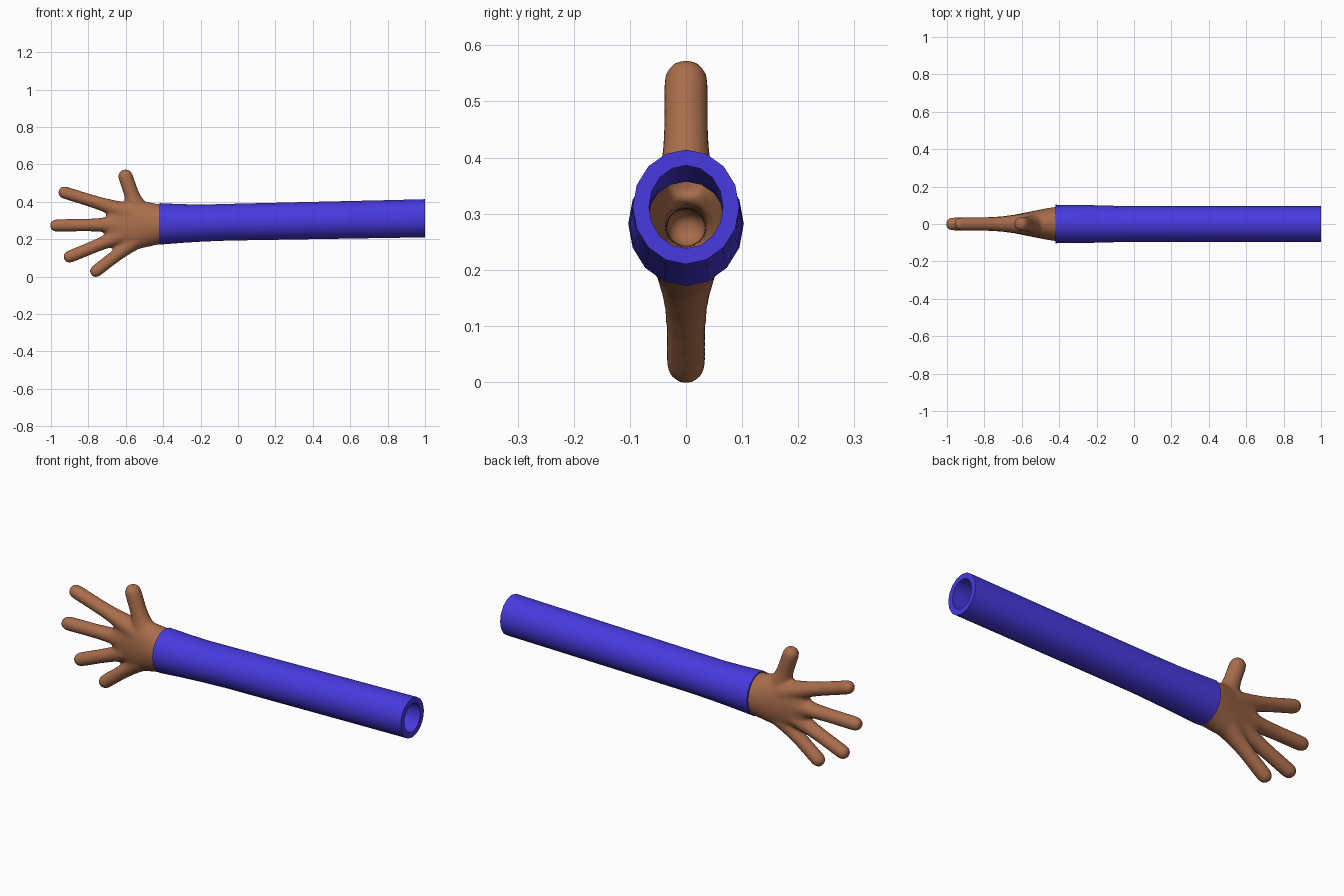
import bpy, bmesh, math
from mathutils import Vector

if "Cube" in bpy.data.objects:
    bpy.data.objects.remove(bpy.data.objects["Cube"])


def material(name, rgb):
    m = bpy.data.materials.new(name)
    m.diffuse_color = (*rgb, 1)
    m.use_nodes = True
    m.node_tree.nodes["Principled BSDF"].inputs["Base Color"].default_value = m.diffuse_color
    return m


BLUE = material("sleeve blue", (0.065, 0.042, 0.74))
BROWN = material("skin brown", (0.40, 0.155, 0.072))


def ring(bm, centre, direction, half_wide, half_y, sides):
    """Elliptical ring across a direction lying in the xz plane."""
    d = Vector(direction).normalized()
    side = Vector((-d.z, 0, d.x))
    out = []
    for i in range(sides):
        a = 2 * math.pi * i / sides
        out.append(bm.verts.new(Vector(centre) + side * half_wide * math.cos(a)
                                + Vector((0, half_y * math.sin(a), 0))))
    return out


def bridge(bm, r1, r2):
    n = len(r1)
    for i in range(n):
        bm.faces.new((r1[i], r1[(i + 1) % n], r2[(i + 1) % n], r2[i]))


def loft(bm, rings, capped):
    for a, b in zip(rings, rings[1:]):
        bridge(bm, a, b)
    if capped:
        bm.faces.new(rings[0])
        bm.faces.new(rings[-1])
    else:
        bridge(bm, rings[-1], rings[0])


def make_object(name, bm, mat):
    bmesh.ops.recalc_face_normals(bm, faces=bm.faces)
    me = bpy.data.meshes.new(name)
    bm.to_mesh(me)
    bm.free()
    me.materials.append(mat)
    ob = bpy.data.objects.new(name, me)
    bpy.context.collection.objects.link(ob)
    bpy.context.view_layer.objects.active = ob
    ob.select_set(True)
    return ob


# Sleeve: hollow tube, outer wall out and inner wall back
sections = [(-0.42, 0.282, 0.111, 0.103), (-0.31, 0.284, 0.104, 0.102),
            (-0.2, 0.286, 0.099, 0.100), (-0.05, 0.291, 0.098, 0.096),
            (0.2, 0.296, 0.099, 0.095), (0.5, 0.302, 0.100, 0.095),
            (0.8, 0.308, 0.101, 0.095), (1.0, 0.312, 0.102, 0.095)]
bm = bmesh.new()
rings = [ring(bm, (x, 0, z), (1, 0, 0), h, w, 16) for x, z, h, w in sections]
rings += [ring(bm, (x, 0, z), (1, 0, 0), h - 0.028, w - 0.029, 16)
          for x, z, h, w in reversed(sections)]
loft(bm, rings, False)
sleeve = make_object("sleeve", bm, BLUE)
bpy.ops.object.shade_smooth_by_angle(angle=math.radians(40))
sleeve.select_set(False)

# Hand: palm and finger volumes fused into one smooth skin
bm = bmesh.new()
palm = [(-0.36, 0.280, 0.106, 0.092), (-0.42, 0.280, 0.107, 0.092),
        (-0.48, 0.279, 0.120, 0.082), (-0.54, 0.276, 0.130, 0.070),
        (-0.60, 0.275, 0.125, 0.058), (-0.66, 0.275, 0.100, 0.045),
        (-0.70, 0.275, 0.070, 0.036)]
loft(bm, [ring(bm, (x, 0, z), (-1, 0, 0), h, w, 24) for x, z, h, w in palm], True)


def finger(base, tip, r_base, r_tip, y_base, y_tip):
    base, tip = Vector((base[0], 0, base[1])), Vector((tip[0], 0, tip[1]))
    d = tip - base
    length = d.length
    rs = []
    for t in (0, 0.15, 0.3, 0.45, 0.6, 0.8):
        k = max(0, 1 - t / 0.55) ** 1.5
        rs.append(ring(bm, base + d * t, d, r_tip + (r_base - r_tip) * k,
                       y_tip + (y_base - y_tip) * k, 16))
    for a in (0, 25, 50, 70, 85):  # rounded tip
        s, c = math.sin(math.radians(a)), math.cos(math.radians(a))
        t = 1 - r_tip * (1 - s) / length
        rs.append(ring(bm, base + d * t, d, r_tip * c ** 0.8, y_tip * c ** 0.8, 16))
    loft(bm, rs, True)


finger((-0.56, 0.335), (-0.960, 0.460), 0.055, 0.034, 0.062, 0.036)  # index
finger((-0.56, 0.280), (-1.006, 0.273), 0.055, 0.034, 0.062, 0.036)  # middle
finger((-0.56, 0.246), (-0.931, 0.094), 0.055, 0.034, 0.060, 0.036)  # ring
finger((-0.50, 0.230), (-0.785, 0.010), 0.060, 0.034, 0.066, 0.036)  # little
finger((-0.515, 0.285), (-0.614, 0.572), 0.105, 0.040, 0.068, 0.040)  # thumb

hand = make_object("hand", bm, BROWN)
remesh = hand.modifiers.new("fuse", 'REMESH')
remesh.mode = 'VOXEL'
remesh.voxel_size = 0.009
smooth = hand.modifiers.new("soften", 'SMOOTH')
smooth.factor = 0.5
smooth.iterations = 9
for m in ("fuse", "soften"):
    bpy.ops.object.modifier_apply(modifier=m)

# Open the wrist just inside the sleeve
bm = bmesh.new()
bm.from_mesh(hand.data)
bmesh.ops.bisect_plane(bm, geom=bm.verts[:] + bm.edges[:] + bm.faces[:],
                       plane_co=(-0.41, 0, 0), plane_no=(1, 0, 0), clear_outer=True)
bm.to_mesh(hand.data)
bm.free()
for p in hand.data.polygons:
    p.use_smooth = True
